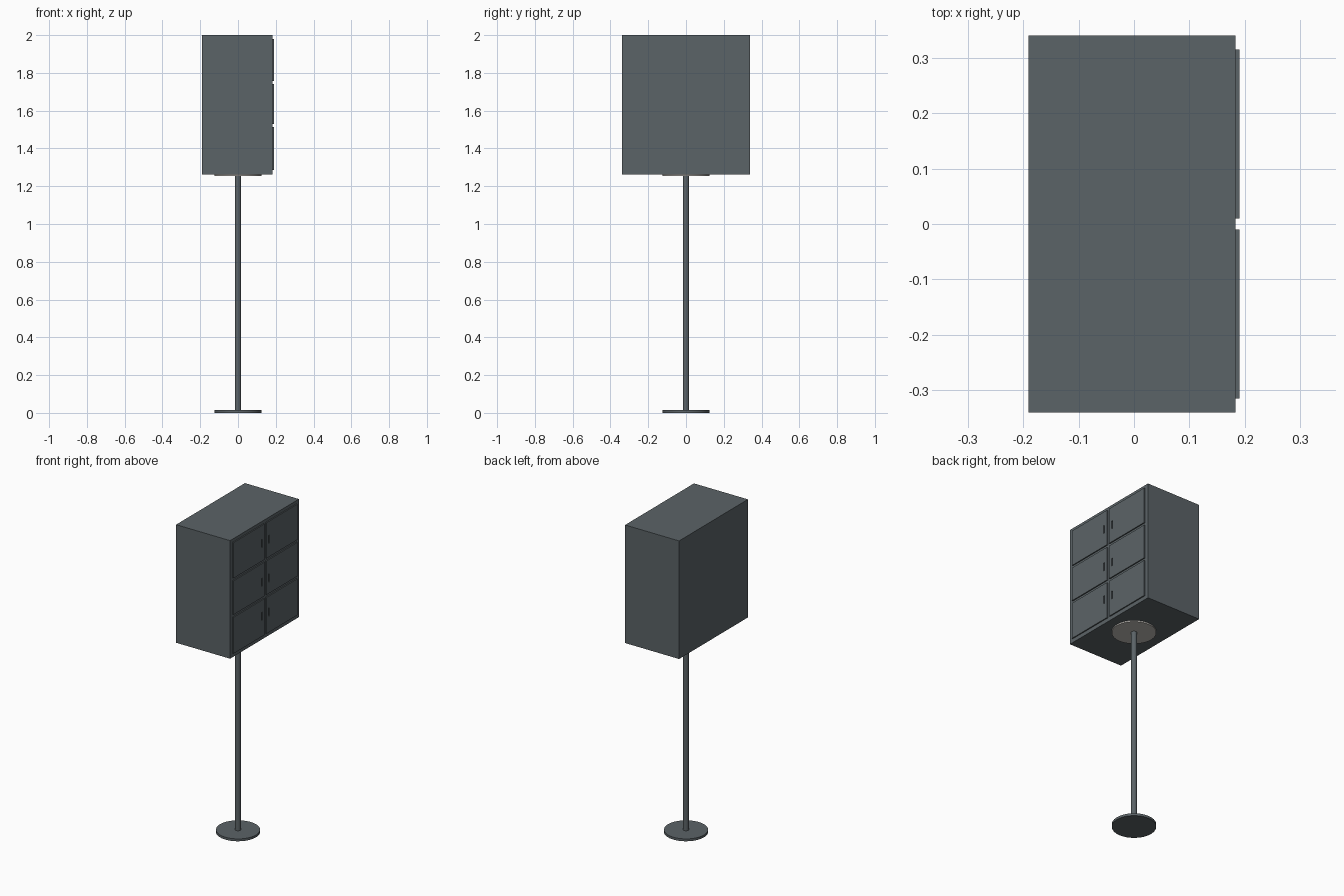
import bpy
import math

cube = bpy.data.objects.get("Cube")
if cube:
    bpy.data.objects.remove(cube, do_unlink=True)


def material(name, rgb):
    m = bpy.data.materials.new(name)
    m.use_nodes = True
    m.diffuse_color = (*rgb, 1)
    m.node_tree.nodes["Principled BSDF"].inputs["Base Color"].default_value = (*rgb, 1)
    return m


slate = material("slate grey", (0.105, 0.125, 0.135))
pale = material("pale warm grey", (0.52, 0.5, 0.47))


def box(name, x, y, z, mat):
    """Box spanning the given (low, high) ranges."""
    spans = (x, y, z)
    bpy.ops.mesh.primitive_cube_add(size=1, location=[(a + b) / 2 for a, b in spans])
    ob = bpy.context.object
    ob.name = name
    ob.scale = [b - a for a, b in spans]
    bpy.ops.object.transform_apply(location=False, rotation=False, scale=True)
    ob.data.materials.append(mat)
    return ob


def disc(name, radius, low, high, mat):
    """Upright cylinder on the centre axis."""
    bpy.ops.mesh.primitive_cylinder_add(vertices=32, radius=radius, depth=high - low,
                                        location=(0, 0, (low + high) / 2))
    ob = bpy.context.object
    ob.name = name
    ob.data.materials.append(mat)
    bpy.ops.object.shade_smooth_by_angle(angle=math.radians(40))
    return ob


# Stand
disc("base_plate", 0.125, 0, 0.015, slate)
disc("pole", 0.017, 0.015, 1.256, slate)
disc("mounting_flange", 0.125, 1.254, 1.262, pale)

# Cabinet
FACE = 0.183
box("cabinet", (-0.19, FACE), (-0.34, 0.34), (1.262, 2.0), slate)

# Doors in two columns, each with a recessed finger slot near the middle
rows = {"top": (1.757, 1.98, 1.867), "middle": (1.529, 1.741, 1.625),
        "bottom": (1.286, 1.513, 1.412)}
for row, (low, high, grip) in rows.items():
    for side, s in (("right", 1), ("left", -1)):
        door = box(f"{row}_{side}_door", (FACE, 0.19), sorted((s * 0.01, s * 0.315)),
                   (low, high), slate)
        slot = box(f"{row}_{side}_slot_cutter", (FACE + 0.001, 0.2),
                   sorted((s * 0.029, s * 0.04)), (grip - 0.025, grip + 0.025), slate)
        slot.hide_render = True
        slot.hide_set(True)
        cut = door.modifiers.new("finger_slot", "BOOLEAN")
        cut.operation = "DIFFERENCE"
        cut.solver = "EXACT"
        cut.object = slot
